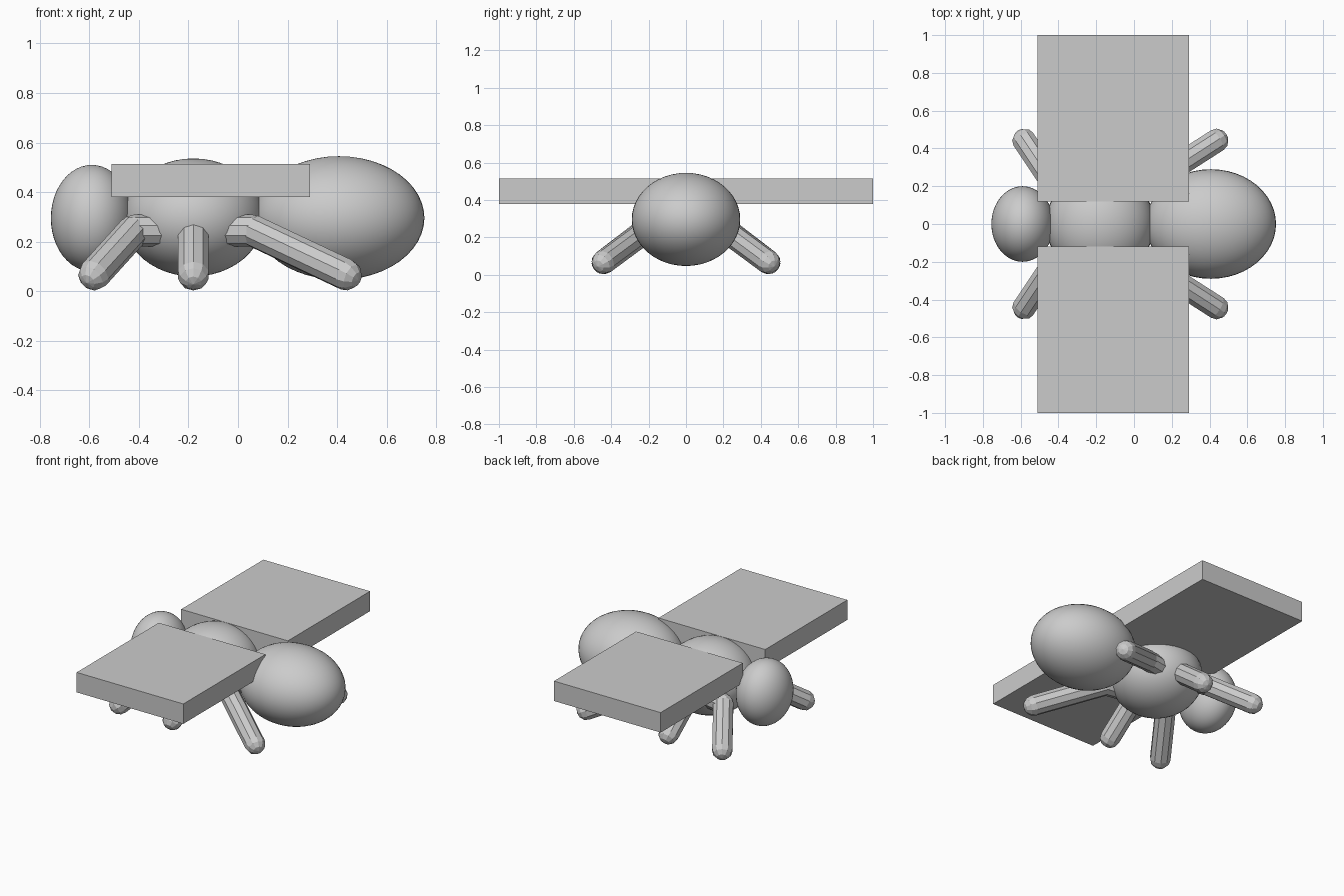
import bpy
from mathutils import Vector

cube = bpy.data.objects.get("Cube")
if cube:
    bpy.data.objects.remove(cube, do_unlink=True)

grey = bpy.data.materials.new("plain grey")
grey.use_nodes = True
colour = (0.6, 0.6, 0.6, 1)
grey.diffuse_color = colour
grey.node_tree.nodes["Principled BSDF"].inputs["Base Color"].default_value = colour


def finish(name, smooth=False):
    obj = bpy.context.object
    obj.name = name
    obj.data.materials.append(grey)
    if smooth:
        bpy.ops.object.shade_smooth()
    return obj


def ellipsoid(name, centre, radii):
    bpy.ops.mesh.primitive_uv_sphere_add(segments=48, ring_count=24, location=centre)
    bpy.context.object.scale = radii
    finish(name, smooth=True)


def limb(name, start, end, radius):
    a, b = Vector(start), Vector(end)
    turn = (b - a).to_track_quat('Z', 'Y').to_euler()
    bpy.ops.mesh.primitive_cylinder_add(vertices=10, radius=radius, depth=(b - a).length,
                                        location=(a + b) / 2, rotation=turn)
    finish(name)
    # Rounded end
    bpy.ops.mesh.primitive_uv_sphere_add(segments=10, ring_count=6, radius=radius,
                                         location=b, rotation=turn)
    finish(name + "_end")


# Body
ellipsoid("head", (-0.59, 0, 0.295), (0.165, 0.2, 0.215))
ellipsoid("thorax", (-0.18, 0, 0.298), (0.285, 0.288, 0.238))
ellipsoid("abdomen", (0.407, 0, 0.296), (0.345, 0.29, 0.249))

# Hip, knee and foot positions as (x, y), on the +y side
legs = {
    "front": ((-0.26, 0.17), (-0.42, 0.2), (-0.58, 0.44)),
    "middle": ((-0.18, 0.1), (-0.18, 0.21), (-0.18, 0.44)),
    "rear": ((-0.1, 0.17), (0.06, 0.2), (0.435, 0.44)),
}
for side, s in (("left", 1), ("right", -1)):
    # Slab wings
    bpy.ops.mesh.primitive_cube_add(size=1, location=(-0.11, s * 0.56, 0.447))
    bpy.context.object.scale = (0.8, 0.88, 0.135)
    finish(side + "_wing")
    # Bent legs
    for place, (hip, knee, foot) in legs.items():
        name = f"{side}_{place}_"
        hip, knee, foot = ((x, s * y, z) for (x, y), z in zip((hip, knee, foot), (0.245, 0.245, 0.068)))
        limb(name + "upper_leg", hip, knee, 0.064)
        limb(name + "lower_leg", knee, foot, 0.065)
